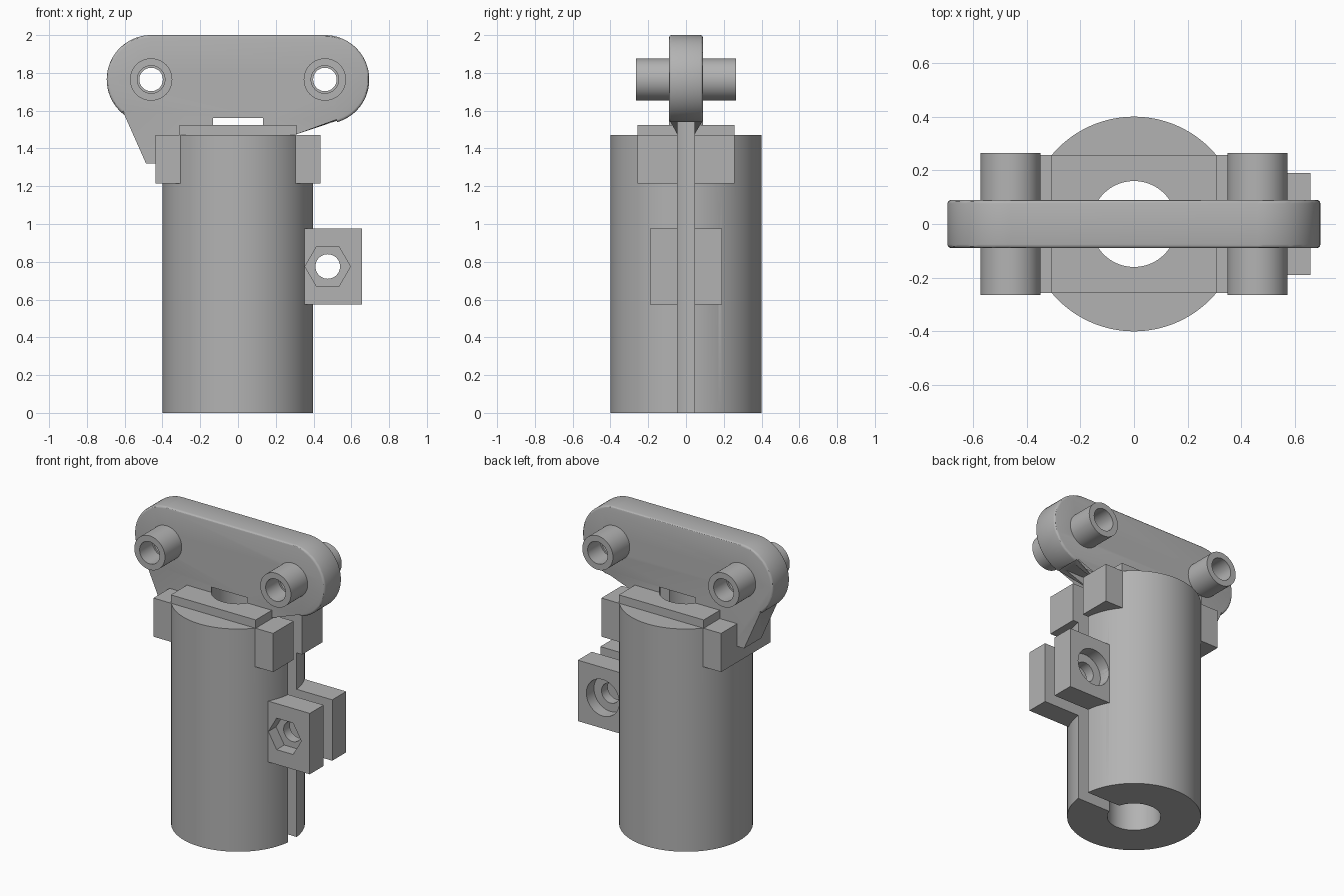
import bpy, bmesh
from math import sin, cos, pi, radians
from mathutils import Matrix

if "Cube" in bpy.data.objects:
    bpy.data.objects.remove(bpy.data.objects["Cube"])

GREY = (0.45, 0.45, 0.45, 1)
grey = bpy.data.materials.new("plain_grey")
grey.use_nodes = True
grey.diffuse_color = GREY
grey.node_tree.nodes["Principled BSDF"].inputs["Base Color"].default_value = GREY


def finish(name, bm):
    bmesh.ops.recalc_face_normals(bm, faces=bm.faces)
    mesh = bpy.data.meshes.new(name)
    bm.to_mesh(mesh)
    bm.free()
    mesh.materials.append(grey)
    ob = bpy.data.objects.new(name, mesh)
    bpy.context.collection.objects.link(ob)
    return ob


def box(name, x, y, z):
    bm = bmesh.new()
    bmesh.ops.create_cube(bm, size=1)
    for v in bm.verts:
        v.co = [lo + (c + 0.5) * (hi - lo) for c, (lo, hi) in zip(v.co, (x, y, z))]
    return finish(name, bm)


def rod(name, radius, lo, hi, axis="Z", x=0, z=0, sides=96):
    """Cylinder from lo to hi along Z, or along Y through (x, z)."""
    bm = bmesh.new()
    bmesh.ops.create_cone(bm, cap_ends=True, segments=sides, radius1=radius,
                          radius2=radius, depth=hi - lo)
    mid = (lo + hi) / 2
    if axis == "Y":
        # Quarter turn keeps the first corner on the x axis
        bm.transform(Matrix.Translation((x, mid, z)) @ Matrix.Rotation(pi / 2, 4, "X"))
    else:
        bm.transform(Matrix.Translation((x, 0, mid)))
    return finish(name, bm)


def combine(ob, operation, tools):
    bpy.context.view_layer.objects.active = ob
    for tool in tools:
        mod = ob.modifiers.new("bool", "BOOLEAN")
        mod.operation, mod.solver, mod.object = operation, "EXACT", tool
        bpy.ops.object.modifier_apply(modifier=mod.name)


parts, helpers = [], []

# Shared cutters: centre bore and clamping slit
bore = rod("bore_cutter", 0.16, -0.1, 1.56)
slit = box("slit_cutter", (0, 1), (-0.045, 0.045), (-0.1, 1.54))
helpers += [bore, slit]

# Barrel with square collar and raised ledge
barrel = rod("barrel", 0.4, 0, 1.47, sides=128)
collar = box("collar", (-0.437, 0.437), (-0.258, 0.258), (1.215, 1.47))
ledge = box("ledge", (-0.31, 0.31), (-0.258, 0.258), (1.3, 1.525))
combine(barrel, "UNION", [collar, ledge])
combine(barrel, "DIFFERENCE", [bore, slit])
helpers += [collar, ledge]
parts.append(barrel)

# Clamp ears: bolt hole, hex nut pocket in front, round head pocket behind
CX, CZ = 0.475, 0.775
clamp = box("clamp_ears", (0.3, 0.657), (-0.19, 0.19), (0.573, 0.975))
bolt = rod("bolt_cutter", 0.065, -0.5, 0.5, "Y", CX, CZ, 48)
nut = rod("nut_cutter", 0.12, -0.5, -0.11, "Y", CX, CZ, 6)
# Put corners of the hexagon left and right
if max(v.co.x for v in nut.data.vertices) < CX + 0.115:
    spin = (Matrix.Translation((CX, 0, CZ)) @ Matrix.Rotation(pi / 6, 4, "Y")
            @ Matrix.Translation((-CX, 0, -CZ)))
    nut.data.transform(spin)
head = rod("head_cutter", 0.12, 0.11, 0.5, "Y", CX, CZ, 64)
combine(clamp, "DIFFERENCE", [slit, bolt, nut, head])
combine(barrel, "DIFFERENCE", [nut, head])
helpers += [bolt, nut, head]
parts.append(clamp)

# Top plate: rounded bar with a sloped foot and a side gusset
PX, PZ, PR = 0.46, 1.765, 0.235


def arc(side, start, end, n=32):
    angles = [radians(start + (end - start) * i / n) for i in range(n + 1)]
    return [(side * PX + PR * cos(a), PZ + PR * sin(a)) for a in angles]


outline = arc(1, 90, -74)
outline += [(0.31, 1.475), (0.3, 1.4), (-0.4, 1.32), (-0.487, 1.32)]
outline += arc(-1, 233, 90)
bm = bmesh.new()
face = bm.faces.new([bm.verts.new((x, -0.09, z)) for x, z in outline])
new = bmesh.ops.extrude_face_region(bm, geom=[face])["geom"]
bmesh.ops.translate(bm, vec=(0, 0.18, 0),
                    verts=[g for g in new if isinstance(g, bmesh.types.BMVert)])
rim = [e for e in bm.edges
       if abs(e.verts[0].co.y - e.verts[1].co.y) < 0.01
       and min(v.co.z for v in e.verts) > 1.53]
bmesh.ops.bevel(bm, geom=rim, offset=0.014, segments=3, profile=0.5, affect="EDGES")
plate = finish("top_plate", bm)
combine(plate, "DIFFERENCE", [bore, slit])
parts.append(plate)

# Cross tubes with a stepped through hole
for side, label in ((-1, "right"), (1, "left")):
    x = side * PX
    tube = rod(label + "_tube", 0.112, -0.265, 0.265, "Y", x, PZ, 64)
    hole = rod("hole_cutter", 0.062, -0.5, 0.5, "Y", x, PZ, 48)
    steps = [rod("step_cutter", 0.073, lo, hi, "Y", x, PZ, 48)
             for lo, hi in ((-0.5, -0.13), (0.13, 0.5))]
    combine(tube, "DIFFERENCE", [hole] + steps)
    combine(plate, "DIFFERENCE", [hole])
    helpers += [hole] + steps
    parts.append(tube)

for ob in helpers:
    bpy.data.objects.remove(ob)

# Smooth round walls, keep crisp edges
bpy.ops.object.select_all(action="DESELECT")
for ob in parts:
    ob.select_set(True)
bpy.context.view_layer.objects.active = barrel
bpy.ops.object.shade_smooth_by_angle(angle=radians(30))
